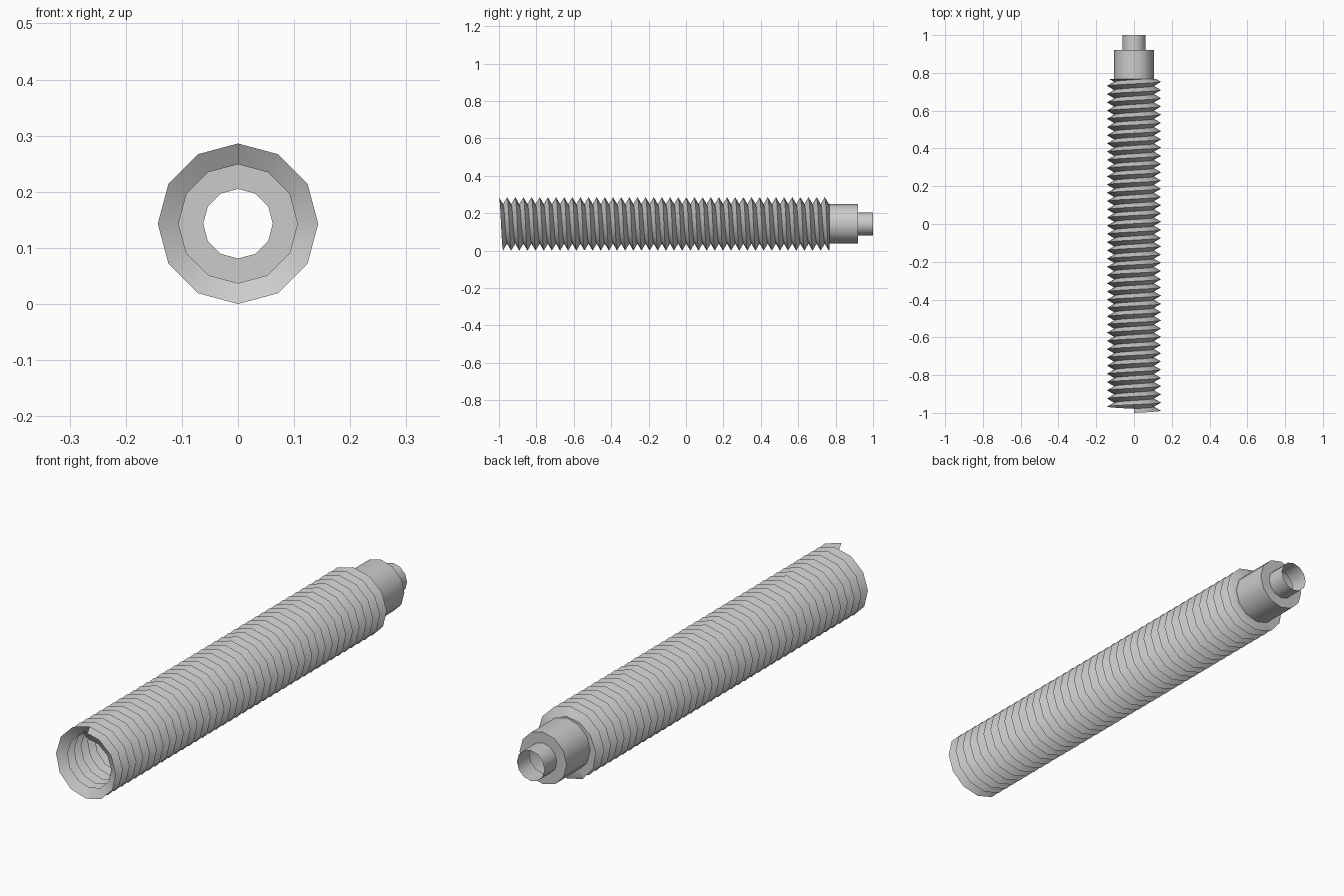
import bpy, bmesh, math

if "Cube" in bpy.data.objects:
    bpy.data.objects.remove(bpy.data.objects["Cube"])

N = 12                      # sides of every round section
CREST, ROOT, TIP = 0.143, 0.106, 0.062
PITCH = 1.742 / 40
Y0, Y_END = -1.0, 0.768     # thread start and run-out plane
ZC = CREST


def finish(bm, name):
    bmesh.ops.remove_doubles(bm, verts=bm.verts, dist=1e-5)
    bmesh.ops.recalc_face_normals(bm, faces=bm.faces)
    me = bpy.data.meshes.new(name)
    bm.to_mesh(me)
    bm.free()
    ob = bpy.data.objects.new(name, me)
    bpy.context.collection.objects.link(ob)
    bpy.ops.object.select_all(action='DESELECT')
    ob.select_set(True)
    bpy.context.view_layer.objects.active = ob
    bpy.ops.object.shade_smooth_by_angle(angle=math.radians(35))
    return ob


def at(r, i, y):
    a = 2 * math.pi * i / N
    return (r * math.sin(a), y, ZC + r * math.cos(a))


# Helical V thread: an open single-wall shell starting at the crest on top
bm = bmesh.new()
steps = 42 * N
crest = [bm.verts.new(at(CREST, i, Y0 + PITCH * i / N)) for i in range(steps)]
root = [bm.verts.new(at(ROOT, i, Y0 + PITCH * (i / N + 0.5))) for i in range(steps)]
for i in range(steps - N - 1):
    bm.faces.new((crest[i], crest[i + 1], root[i + 1], root[i]))
    bm.faces.new((root[i], root[i + 1], crest[i + N + 1], crest[i + N]))

# Cut the thread flat at the collar and close it with a shoulder ring
cut = bmesh.ops.bisect_plane(bm, geom=bm.verts[:] + bm.edges[:] + bm.faces[:],
                             plane_co=(0, Y_END, 0), plane_no=(0, 1, 0),
                             clear_outer=True)['geom_cut']
inner = {}
for v in [g for g in cut if isinstance(g, bmesh.types.BMVert)]:
    a = math.atan2(v.co.x, v.co.z - ZC)
    h = math.pi / N
    r = ROOT * math.cos(h) / math.cos(a % (2 * h) - h)
    inner[v] = bm.verts.new((r * math.sin(a), Y_END, ZC + r * math.cos(a)))
for e in [g for g in cut if isinstance(g, bmesh.types.BMEdge)]:
    a, b = e.verts
    if a in inner and b in inner:
        bm.faces.new((a, b, inner[b], inner[a]))
finish(bm, "screw_thread")

# Smooth collar, step and open tip
bm = bmesh.new()
profile = [(ROOT, Y_END), (ROOT, 0.92), (TIP, 0.92), (TIP, 1.0)]
rings = [[bm.verts.new(at(r, i, y)) for i in range(N)] for r, y in profile]
for p, q in zip(rings, rings[1:]):
    for i in range(N):
        j = (i + 1) % N
        bm.faces.new((p[i], p[j], q[j], q[i]))
finish(bm, "collar_and_tip")
